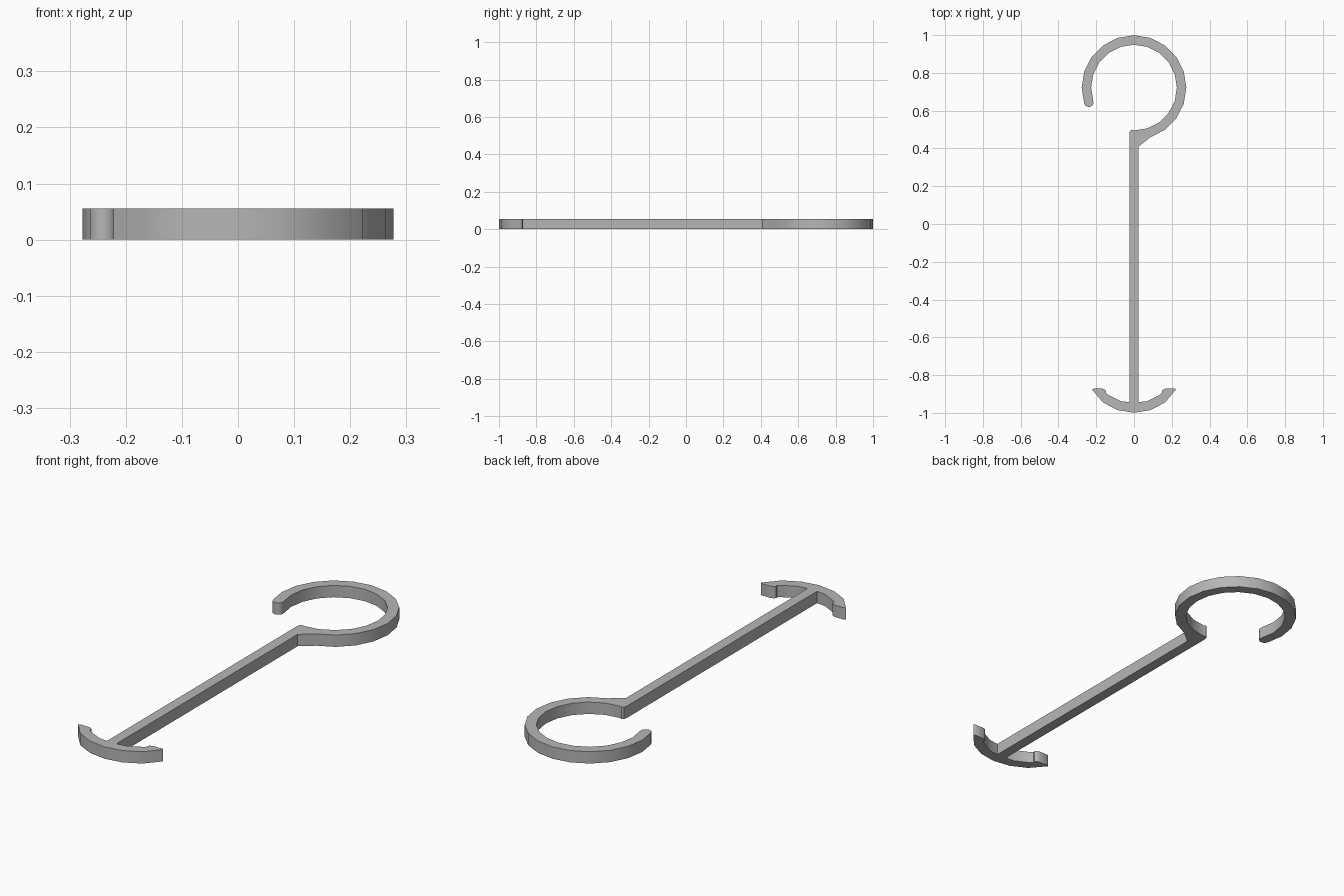
import bpy, bmesh, math

cube = bpy.data.objects.get("Cube")
if cube:
    bpy.data.objects.remove(cube, do_unlink=True)

HEIGHT = 0.056
OUTER, INNER = 0.277, 0.227
HALF = 0.025            # half the width of rod and ring band
RING_Y = 0.722          # ring centre; the foot arc mirrors it
NECK_Y, FOOT_Y = 0.41, -0.943

steel = bpy.data.materials.new("grey_steel")
steel.use_nodes = True
GREY = (0.47, 0.47, 0.47, 1)
steel.diffuse_color = GREY
steel.node_tree.nodes["Principled BSDF"].inputs["Base Color"].default_value = GREY


def arc(cy, radius, start, end, step=18, cx=0):
    """Points along an arc, in degrees, both ends included."""
    count = round(abs(end - start) / step)
    angles = [math.radians(start + (end - start) * i / count) for i in range(count + 1)]
    return [(cx + radius * math.cos(a), cy + radius * math.sin(a)) for a in angles]


def plate(name, outline, open_edges):
    """Extrude a counter-clockwise outline, leaving joint edges unwalled."""
    bm = bmesh.new()
    low = [bm.verts.new((x, y, 0)) for x, y in outline]
    high = [bm.verts.new((x, y, HEIGHT)) for x, y in outline]
    bm.faces.new(low[::-1])
    bm.faces.new(high)
    n = len(outline)
    for i in range(n):
        j = (i + 1) % n
        if i not in open_edges:
            bm.faces.new((low[i], low[j], high[j], high[i]))
    mesh = bpy.data.meshes.new(name)
    bm.to_mesh(mesh)
    bm.free()
    mesh.materials.append(steel)
    obj = bpy.data.objects.new(name, mesh)
    bpy.context.collection.objects.link(obj)
    bpy.ops.object.select_all(action='DESELECT')
    obj.select_set(True)
    bpy.context.view_layer.objects.active = obj
    bpy.ops.object.shade_smooth_by_angle(angle=math.radians(35))
    return obj


# Open ring hook with rounded tip and a flared neck
tip = math.radians(198)
mid = (OUTER + INNER) / 2
hook = [(HALF, NECK_Y)]
hook += arc(RING_Y, OUTER, -72, 198)
hook += arc(RING_Y + mid * math.sin(tip), HALF, 198, 378, 30, mid * math.cos(tip))[1:-1]
hook += arc(RING_Y, INNER, 198, -90)
hook += [(-0.012, 0.499), (-0.021, 0.492), (-HALF, 0.478), (-HALF, NECK_Y)]
plate("ring_hook", hook, {len(hook) - 1})

# Straight rod, open where it meets the hook and the foot
rod = [(-HALF, FOOT_Y), (HALF, FOOT_Y), (HALF, NECK_Y), (-HALF, NECK_Y)]
plate("rod", rod, {0, 2})

# Curved foot with a barb on each end, mirrored across the rod
barb = [(0.222, -0.877), (0.214, -0.872), (0.168, -0.872), (0.155, -0.876),
        (0.148, -0.884), (0.15, -0.893)]
right_top = barb + arc(-RING_Y, INNER, -54, -72)[1:] + [(HALF, FOOT_Y)]
right_top.insert(len(barb), (INNER * math.cos(math.radians(54)), -0.906))
left_top = [(-x, y) for x, y in reversed(right_top)]
foot = arc(-RING_Y, OUTER, -144, -36) + right_top + left_top
foot = arc(-RING_Y, OUTER, -126 - 18, -36)[1:-1] + right_top + left_top
joint = len(foot) - len(left_top) - 1
plate("barbed_foot", foot, {joint})
